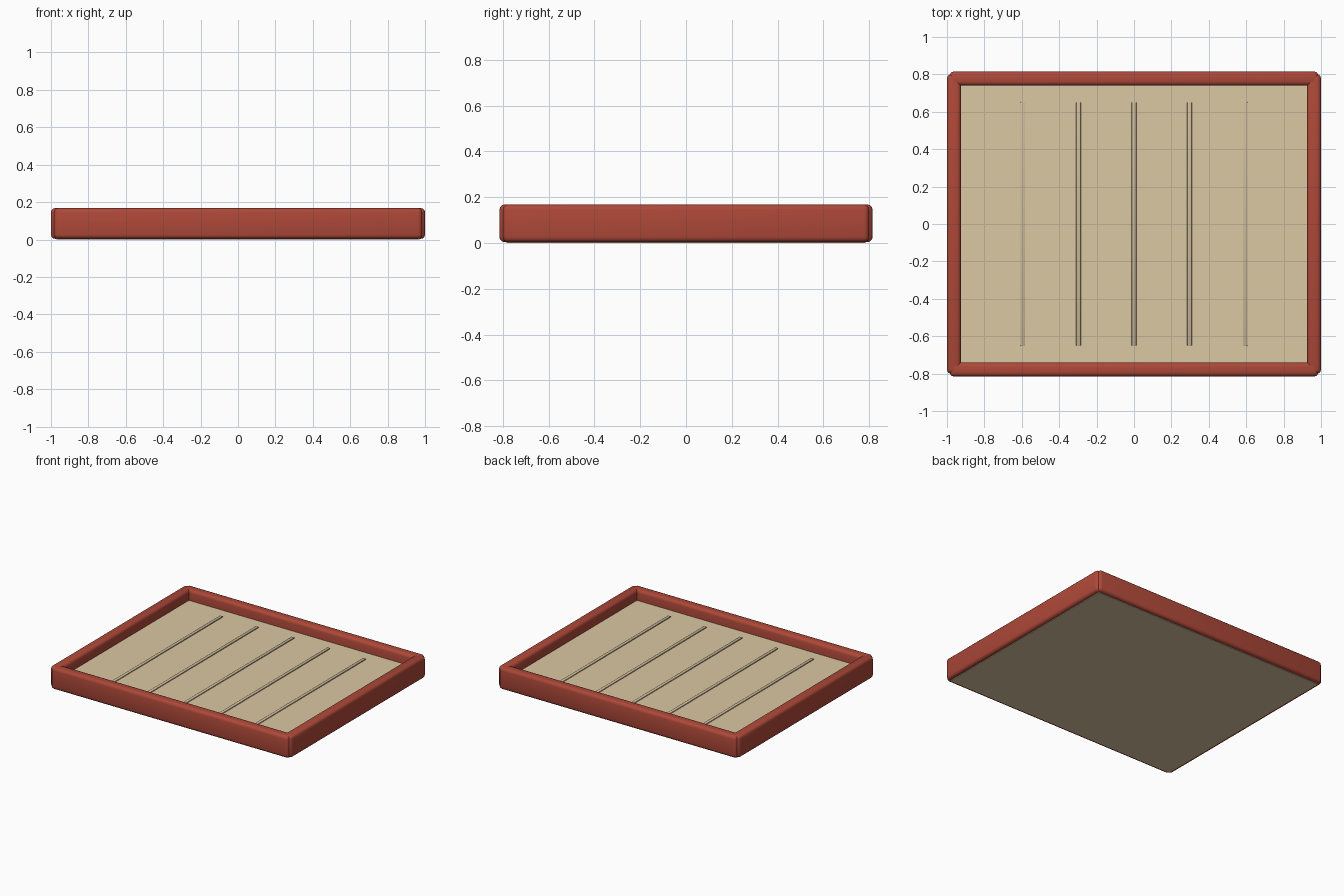
import bpy
from math import radians

if "Cube" in bpy.data.objects:
    bpy.data.objects.remove(bpy.data.objects["Cube"])


def material(name, color):
    m = bpy.data.materials.new(name)
    m.diffuse_color = (*color, 1)
    m.use_nodes = True
    m.node_tree.nodes["Principled BSDF"].inputs["Base Color"].default_value = m.diffuse_color
    return m


RED = material("red_frame", (0.42, 0.065, 0.04))
TAN = material("tan_board", (0.71, 0.58, 0.37))
DARK_TAN = material("tan_ridge", (0.60, 0.49, 0.32))


def box(name, lo, hi, mat, bevel=0.0, segments=3):
    """Box between two corners, optionally with rounded edges."""
    bpy.ops.mesh.primitive_cube_add(size=1, location=[(a + b) / 2 for a, b in zip(lo, hi)])
    ob = bpy.context.object
    ob.name = name
    ob.scale = [b - a for a, b in zip(lo, hi)]
    bpy.ops.object.transform_apply(location=False, rotation=False, scale=True)
    ob.data.materials.append(mat)
    if bevel:
        mod = ob.modifiers.new("rounding", 'BEVEL')
        mod.width = bevel
        mod.segments = segments
        bpy.ops.object.modifier_apply(modifier=mod.name)
        bpy.ops.object.shade_smooth_by_angle(angle=radians(40))
    return ob


X, Y = 1.0, 0.815           # outer half sizes
RAIL, TOP = 0.075, 0.168    # rail width and top height
LOW, FLOOR = 0.004, 0.09    # rail underside and floor surface

# Floor board
box("floor_board", (-0.97, -0.785, 0), (0.97, 0.785, FLOOR), TAN)

# Four rounded rails overlapping at the corners
for s, name in ((-1, "front_rail"), (1, "back_rail")):
    y = sorted((s * (Y - RAIL), s * Y))
    box(name, (-0.985, y[0], LOW), (0.985, y[1], TOP), RED, 0.022)
for s, name in ((-1, "left_rail"), (1, "right_rail")):
    x = sorted((s * (X - RAIL), s * X))
    box(name, (x[0], -0.80, LOW), (x[1], 0.80, TOP), RED, 0.022)

# Thin ridges across the floor
for i in range(5):
    x = (i - 2) * 0.297
    box(f"floor_ridge_{i + 1}", (x - 0.0125, -0.652, FLOOR - 0.01),
        (x + 0.0125, 0.652, FLOOR + 0.007), DARK_TAN, 0.003, 2)
